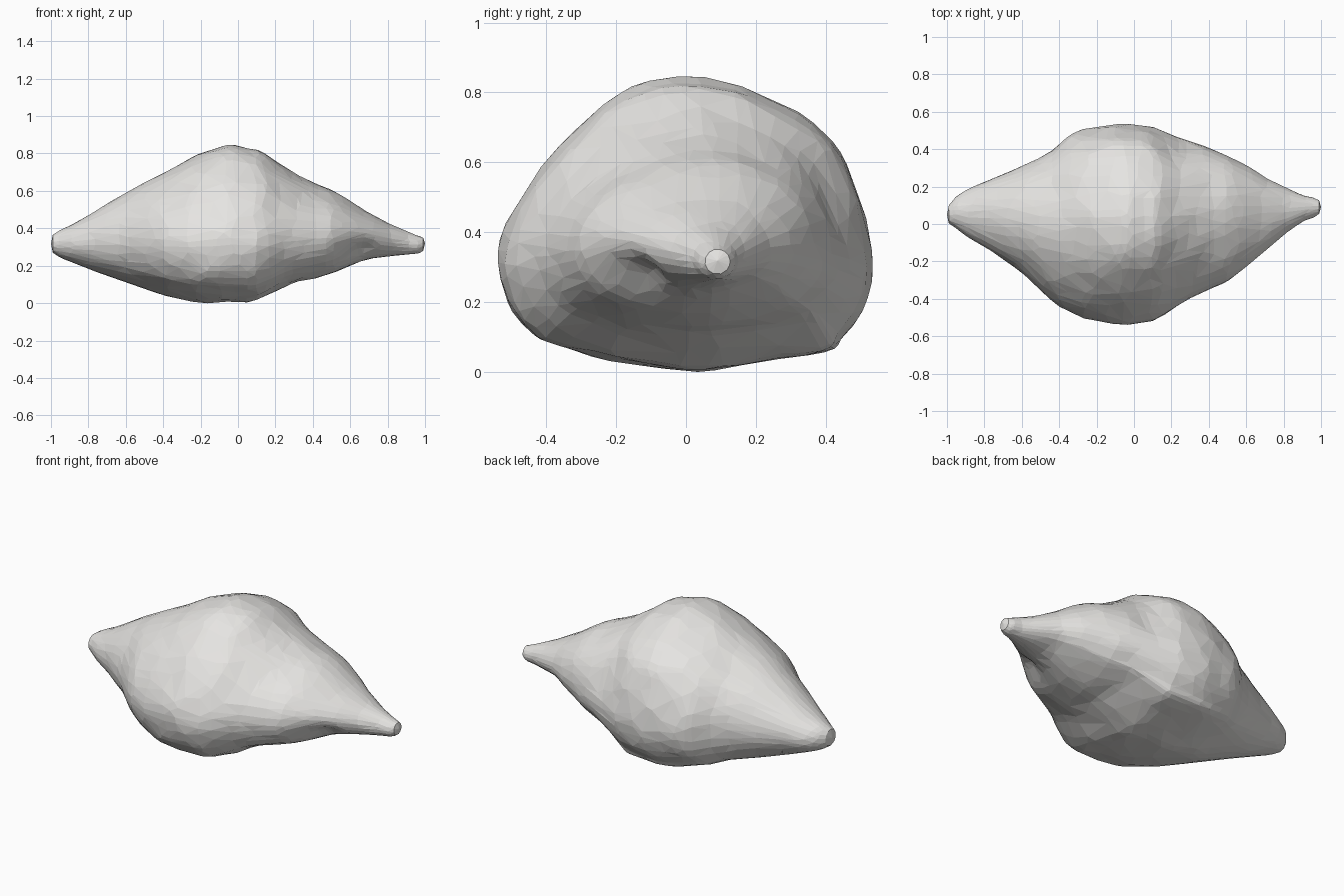
import bpy, bmesh, math
from mathutils import Vector, noise

if "Cube" in bpy.data.objects:
    bpy.data.objects.remove(bpy.data.objects["Cube"])

# stations along the length: x, z low, z high, y low, y high
RIBS = [
    (-0.99, .27, .365, .0, .10), (-0.95, .245, .39, -.025, .145),
    (-0.88, .215, .425, -.075, .19), (-0.75, .165, .50, -.155, .245),
    (-0.6, .11, .59, -.26, .31), (-0.45, .06, .67, -.40, .39),
    (-0.33, .025, .73, -.475, .485), (-0.2, .003, .80, -.52, .52),
    (-0.06, .003, .845, -.535, .535), (0.06, .008, .83, -.525, .525),
    (0.14, .03, .805, -.495, .505), (0.28, .10, .705, -.41, .455),
    (0.4, .13, .645, -.35, .41), (0.5, .16, .605, -.305, .365),
    (0.6, .20, .545, -.235, .315), (0.7, .235, .485, -.155, .25),
    (0.8, .25, .43, -.06, .20), (0.9, .258, .385, .01, .155),
    (0.96, .265, .36, .035, .14), (0.99, .28, .35, .055, .125)]

# widest cross-section, as y, z seen from the right
SECTION = [(.533, .30), (.51, .45), (.455, .60), (.37, .71), (.2, .80), (.1, .832),
           (0, .845), (-.1, .83), (-.2, .785), (-.3, .71), (-.4, .60), (-.5, .45),
           (-.535, .32), (-.505, .19), (-.44, .105), (-.37, .075), (-.2, .03),
           (.03, .002), (.18, .022), (.4, .055), (.45, .10), (.505, .18)]


def spline(p, t, closed=False):
    """Catmull-Rom point at parameter t (in point steps)."""
    i, f, n = int(t), t - int(t), len(p)
    def pick(k):
        return p[k % n] if closed else p[max(0, min(n - 1, k))]
    a, b, c, d = pick(i - 1), pick(i), pick(i + 1), pick(i + 2)
    return [.5 * (2*q + (r - o)*f + (2*o - 5*q + 4*r - s)*f*f + (3*q - o - 3*r + s)*f**3)
            for o, q, r, s in zip(a, b, c, d)]


def bump(p, centre, size):
    return math.exp(-sum(((a - b) / s) ** 2 for a, b, s in zip(p, centre, size)))


NS, NR = 96, 80
bm = bmesh.new()
rings = []
for i in range(NS):
    x, z0, z1, y0, y1 = spline(RIBS, i / (NS - 1) * (len(RIBS) - 1.0001))
    round_tip = min(1, max(0, (abs(x) - .1) / .7))
    skew = .05 * math.exp(-((x - .5) / .22) ** 2)     # ridge leaning to the back
    ring = []
    for j in range(NR):
        y, z = spline(SECTION, j / NR * len(SECTION), True)
        u, v = y / .534, z / .845
        ang = math.atan2((v - .42) * 2, u)
        u += (math.cos(ang) - u) * round_tip
        v += (.5 + .5 * math.sin(ang) - v) * round_tip
        yy = (y0 + y1) / 2 + u * (y1 - y0) / 2 + skew * max(0, v - .4) * (1 - u * u)
        p = Vector((x, yy, z0 + v * (z1 - z0)))
        # hollows beside the pointed end
        axis = Vector((x, (y0 + y1) / 2, (z0 + z1) / 2))
        dent = (.30 * bump(p, (.64, -.13, .28), (.11, .10, .07))
                + .07 * bump(p, (.24, .38, .52), (.12, .14, .16)))
        p += (axis - p) * dent
        # rough stone surface
        p += (p - axis).normalized() * .009 * noise.noise(p * 8) * (1 - .7 * round_tip)
        ring.append(bm.verts.new(p))
    rings.append(ring)
for a, b in zip(rings, rings[1:]):
    for j in range(NR):
        k = (j + 1) % NR
        bm.faces.new((a[j], a[k], b[k], b[j]))
# blunt tips
for ring, tip in ((rings[0], (-1, .05, .318)), (rings[-1], (1, .09, .318))):
    c = bm.verts.new(tip)
    for j in range(NR):
        bm.faces.new((ring[j], ring[(j + 1) % NR], c))
bmesh.ops.recalc_face_normals(bm, faces=bm.faces)

mesh = bpy.data.meshes.new("rock")
bm.to_mesh(mesh)
bm.free()
rock = bpy.data.objects.new("rock", mesh)
bpy.context.collection.objects.link(rock)

# irregular flat facets
facets = rock.modifiers.new("facets", 'DECIMATE')
facets.ratio = .11

grey = bpy.data.materials.new("stone grey")
grey.diffuse_color = (.79, .78, .76, 1)
grey.use_nodes = True
grey.node_tree.nodes["Principled BSDF"].inputs["Base Color"].default_value = grey.diffuse_color
mesh.materials.append(grey)
